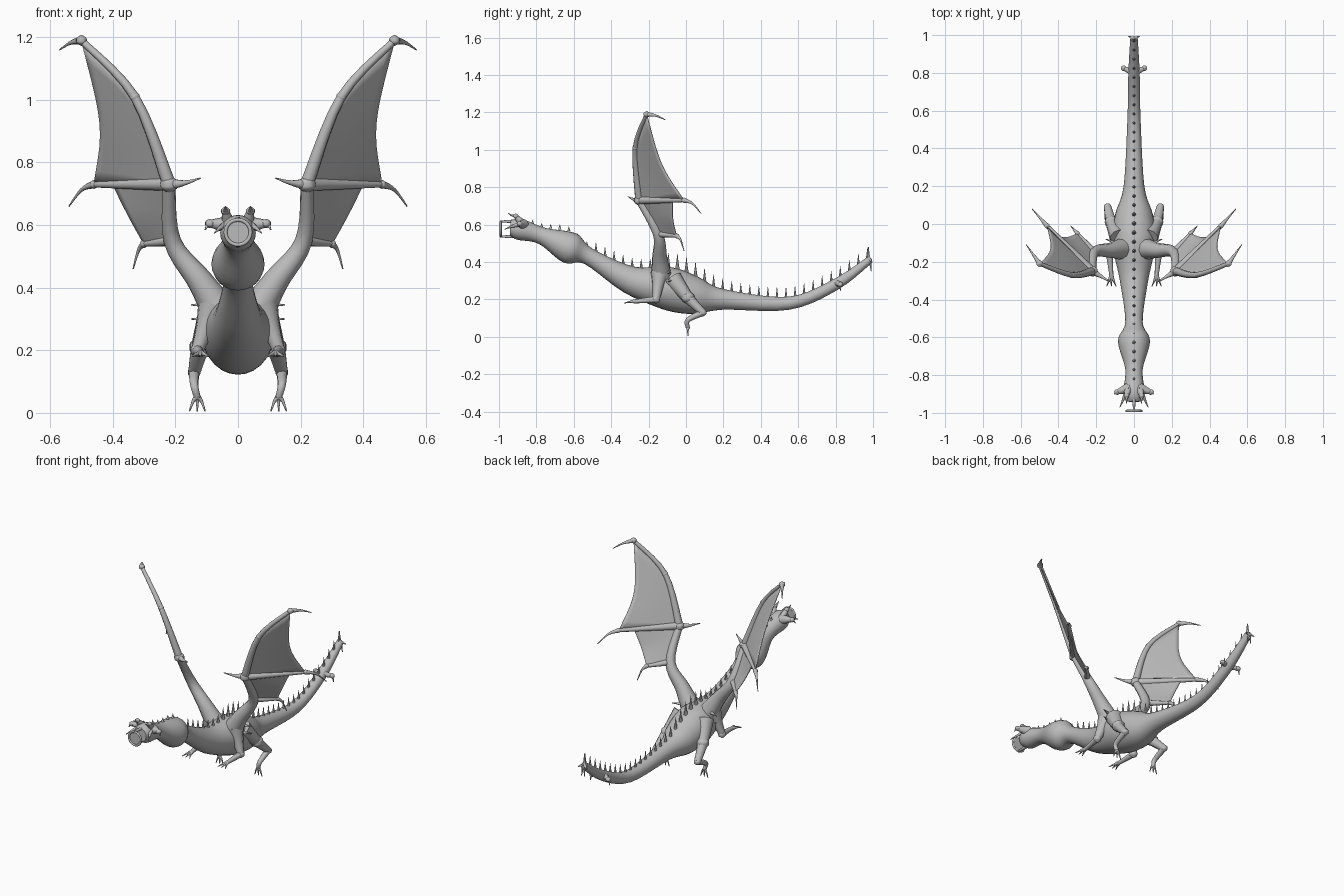
import bpy, bmesh, math
from mathutils import Vector

default_cube = bpy.data.objects.get("Cube")
if default_cube:
    bpy.data.objects.remove(default_cube)

grey = bpy.data.materials.new("stone_grey")
grey.use_nodes = True
grey.diffuse_color = (.5, .5, .5, 1)
grey.node_tree.nodes["Principled BSDF"].inputs["Base Color"].default_value = grey.diffuse_color


def finish(bm, name, mirrored):
    """Turn the bmesh into a smooth grey object, mirrored across x if wanted."""
    bmesh.ops.recalc_face_normals(bm, faces=bm.faces)
    mesh = bpy.data.meshes.new(name)
    bm.to_mesh(mesh)
    bm.free()
    mesh.shade_smooth()
    mesh.set_sharp_from_angle(angle=1)
    mesh.materials.append(grey)
    part = bpy.data.objects.new(name, mesh)
    bpy.context.collection.objects.link(part)
    if mirrored:
        part.modifiers.new("other_side", "MIRROR")
    return part


def smooth_path(points, steps=5):
    """Catmull-Rom curve through vectors of any size."""
    curve = []
    padded = [points[0], *points, points[-1]]
    for before, start, end, after in zip(padded, padded[1:], padded[2:], padded[3:]):
        leave, arrive = (end - before) / 2, (after - start) / 2
        for step in range(steps):
            t = step / steps
            ease = t * t * (3 - 2 * t)
            curve.append(start.lerp(end, ease) + leave * t * (1 - t) ** 2
                         - arrive * t * t * (1 - t))
    return curve + [points[-1]]


def taper(thick, thin, *points):
    """Give a path a radius that shrinks quickly, then slowly."""
    last = len(points) - 1
    return [Vector((*point, thin + (thick - thin) * (1 - i / last) ** 1.5))
            for i, point in enumerate(points)]


def hook(thick, start, end):
    """Claw that arches upward between two points."""
    arch = start.lerp(end, .5) + Vector((0, 0, start.z - end.z)) / 4
    return taper(thick, .002, start, arch, end)


def tube(bm, path, sides):
    rows = smooth_path(path)
    side = None
    rings = []
    for i, row in enumerate(rows):
        ahead = (rows[min(i + 1, len(rows) - 1)] - rows[max(i - 1, 0)]).xyz.normalized()
        side = ahead.orthogonal() if side is None else side - ahead * side.dot(ahead)
        side.normalize()
        up = ahead.cross(side)
        ring = []
        for k in range(sides):
            angle = math.tau * k / sides
            offset = math.cos(angle) * side + math.sin(angle) * up
            ring.append(bm.verts.new(row.xyz + row.w * offset))
        rings.append(ring)
    for near, far in zip(rings, rings[1:]):
        for i in range(sides):
            bm.faces.new((near[i - 1], near[i], far[i], far[i - 1]))
    bm.faces.new(rings[0])
    bm.faces.new(rings[-1])


def build(name, *paths, mirrored=True, sides=10):
    bm = bmesh.new()
    for path in paths:
        tube(bm, path, sides)
    return finish(bm, name, mirrored)


def knuckle(point, radius):
    """Small swelling at a joint."""
    reach = Vector((0, 0, radius))
    return [Vector((*(point + reach * height), radius * math.sqrt(1.02 - height * height)))
            for height in (-1, -.5, 0, .5, 1)]


def toes(foot, ahead):
    """Three claws fanned out from a foot."""
    spread = Vector((.025, 0, 0))
    return [hook(.012, foot, foot + ahead + spread * turn) for turn in (-1, 0, 1)]


# Body, neck and tail: y, z, radius along the middle
body_path = [Vector((0, *row)) for row in (
    (-.94, .58, .04), (-.89, .575, .057), (-.77, .54, .046), (-.62, .475, .085),
    (-.52, .43, .046), (-.3, .305, .075), (-.1, .26, .115), (.05, .22, .1),
    (.2, .2, .055), (.55, .18, .035), (.8, .28, .03), (.98, .41, .02))]
build("body", body_path, mirrored=False, sides=24)


# Spikes along the spine, tallest between the wings
def spine_point(y):
    rows = smooth_path(body_path)
    for near, far in zip(rows, rows[1:]):
        if near.y <= y <= far.y:
            row = near.lerp(far, (y - near.y) / (far.y - near.y))
            slope = (far - near).xyz.normalized()
            return row.xyz + Vector((0, 0, row.w / slope.y))


def spike(y):
    hump = math.exp(-(y / .15) ** 2)
    height = .02 if y < -.5 else .04 if y < -.15 else .05 + .03 * hump
    base = spine_point(y)
    up = Vector((0, 0, height))
    return taper(.009 + .006 * hump, .001, base - up / 4, base + up / 2, base + up)


count = 38
build("spine_spikes", *[spike(-.82 + 1.79 * i / (count - 1)) for i in range(count)],
      mirrored=False, sides=6)

# Round mouth plate with a rim, held by two thin jaws
mouth = Vector((0, -.99, .577))
inward = Vector((0, .06, 0))
lip = Vector((0, 0, .04))
rim = [mouth + Vector((lip.z * math.sin(a), 0, lip.z * math.cos(a)))
       for a in (math.tau * k / 16 for k in range(17))]
build("mouth_plate", taper(lip.z, lip.z, mouth, mouth + inward / 9), mirrored=False, sides=24)
build("mouth_rim", taper(.006, .006, *rim), mirrored=False)
build("jaws", *[taper(.005, .012, mouth + edge, mouth + edge + inward, mouth + edge * .8 + inward * 1.5)
                for edge in (lip, -lip)], mirrored=False)

# Head horns, cheek knobs and brows
temple = Vector((.03, -.87, .6))
ear = Vector((.09, -.89, .605))
brow = Vector((.04, -.91, .645))
build("head_horns",
      taper(.025, .011, temple, brow), knuckle(brow, .014),
      hook(.011, brow, brow + Vector((0, -.04, .015))),
      taper(.03, .012, temple, ear), knuckle(ear, .015),
      hook(.012, ear, ear + Vector((.015, -.01, -.02))),
      hook(.02, temple, ear + Vector((-.015, -.08, -.03))))

# Tail knobs and the prongs at the tip
knob = Vector((.055, .825, .28))
tail_end = body_path[-1].xyz
build("tail_knobs", taper(.02, .011, Vector((0, .8, .29)), knob), knuckle(knob, .015),
      hook(.012, knob, knob + Vector((.01, 0, -.035))))
build("tail_prongs", *[hook(.015, tail_end, tail_end + Vector(way)) for way in
                       ((.03, .015, -.01), (.01, .01, -.06), (0, -.005, .07))])

# Hind legs
hip, knee = Vector((.08, -.07, .31)), Vector((.14, .09, .13))
ankle, foot = Vector((.14, .01, .09)), Vector((.13, .01, .05))
thigh = hip.lerp(knee, .5) + Vector((.01, 0, -.01))
build("hind_legs", taper(.05, .02, hip, thigh, knee), knuckle(thigh, .035), knuckle(knee, .02),
      taper(.018, .011, knee, ankle, foot), *toes(foot, Vector((0, 0, -.045))))

# Front legs stretched forward
shoulder, bend = Vector((.08, -.14, .34)), Vector((.13, -.16, .2))
hand = Vector((.12, -.27, .19))
build("front_legs", taper(.05, .02, shoulder, shoulder.lerp(bend, .5), bend), knuckle(bend, .022),
      taper(.018, .011, bend, hand), *toes(hand, Vector((0, -.06, -.01))))

# Shoulder spikes
outward = Vector((.08, .03, 0))
build("shoulder_spikes", *[taper(.018, .002, root, root + outward / 2, root + outward)
                           for root in (Vector((.07, -.11, z)) for z in (.3, .345))])

# Wing joints
root, arm = Vector((.05, -.13, .31)), Vector((.12, -.14, .42))
elbow, wrist = Vector((.21, -.15, .55)), Vector((.22, -.25, .73))
middle, tip = Vector((.33, -.27, 1.01)), Vector((.5, -.21, 1.19))
outer, inner = Vector((.46, -.01, .73)), Vector((.3, -.05, .54))

# Wing bones, each ending in a claw
build("wing_arms", taper(.06, .02, root, arm, elbow, wrist), knuckle(wrist, .028),
      hook(.02, wrist, Vector((.12, -.31, .75))))
build("leading_fingers", taper(.022, .011, wrist, middle, tip), knuckle(middle, .016),
      knuckle(tip, .017), hook(.014, tip, Vector((.57, -.11, 1.16))))
build("outer_fingers", taper(.022, .01, wrist, outer), knuckle(outer, .014),
      hook(.013, outer, Vector((.54, .08, .66))))
build("inner_fingers", taper(.018, .009, elbow, inner), knuckle(inner, .013),
      hook(.012, inner, Vector((.335, -.01, .46))))


def membrane(name, near, far, pull):
    """Skin stretched between two edges, with a free side drawn inward."""
    bm = bmesh.new()
    columns = []
    steps = 10
    for i in range(steps + 1):
        u = i / steps
        sag = pull * math.sin(math.pi * u)
        columns.append([bm.verts.new(a.lerp(b, u).lerp(near[0], sag)) for a, b in zip(near, far)])
    for left, right in zip(columns, columns[1:]):
        for j in range(len(left) - 1):
            bm.faces.new((left[j], left[j + 1], right[j + 1], right[j]))
    bmesh.ops.remove_doubles(bm, verts=bm.verts, dist=.0001)
    skin = finish(bm, name, True)
    thickness = skin.modifiers.new("thickness", "SOLIDIFY")
    thickness.thickness = .005
    thickness.offset = 0


# Wing skins
trailing = wrist.lerp(outer, .75)
membrane("outer_membranes", smooth_path([wrist, middle, tip]),
         smooth_path([wrist, wrist.lerp(outer, .5), outer]), .15)
membrane("inner_membranes", smooth_path([wrist, wrist.lerp(elbow, .5), elbow]),
         smooth_path([trailing, Vector((.35, -.07, .63)), inner]), 0)
